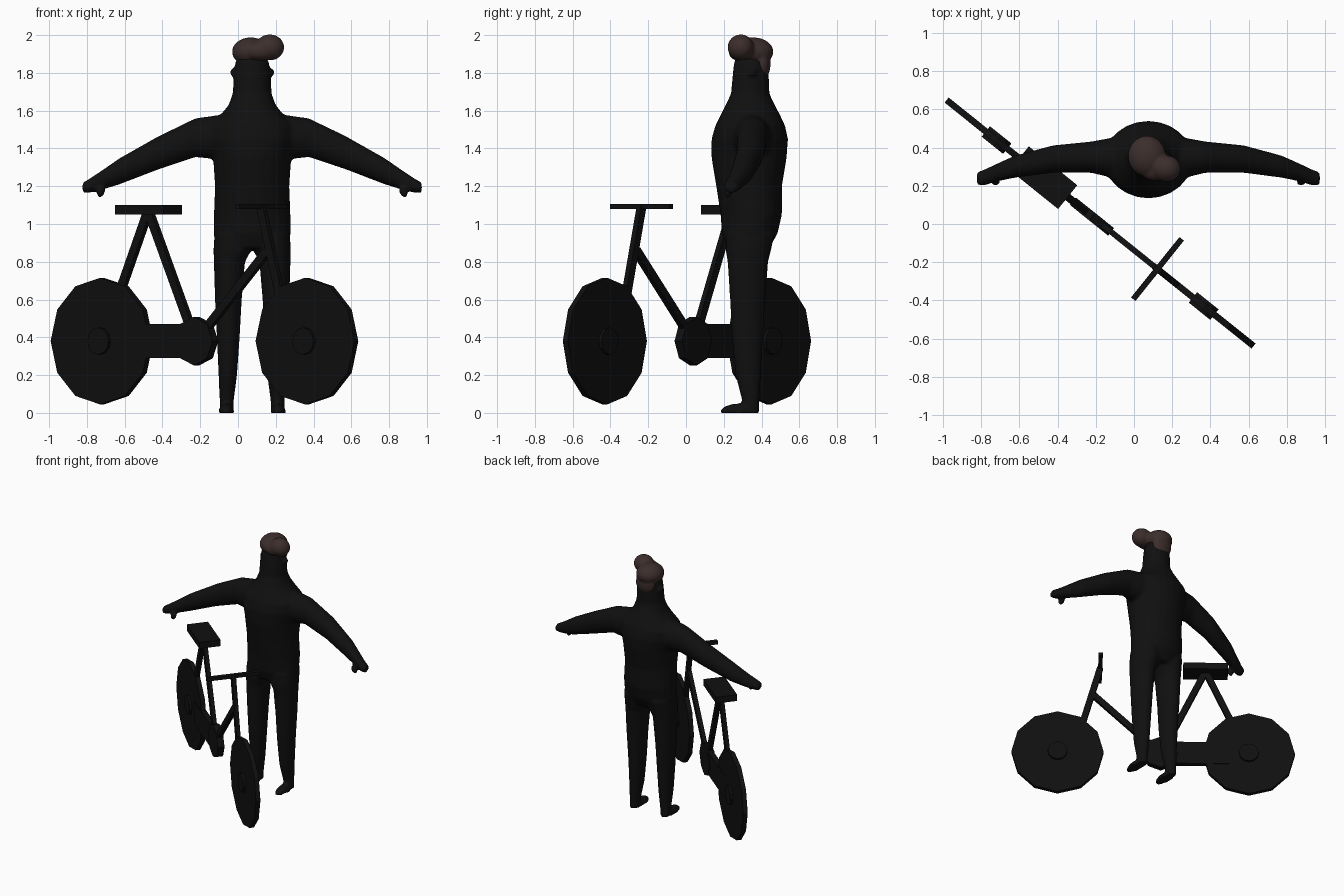
import bpy, bmesh, math
from mathutils import Matrix, Vector

if "Cube" in bpy.data.objects:
    bpy.data.objects.remove(bpy.data.objects["Cube"])


def material(name, rgb):
    m = bpy.data.materials.new(name)
    m.diffuse_color = (*rgb, 1)
    m.use_nodes = True
    m.node_tree.nodes["Principled BSDF"].inputs["Base Color"].default_value = m.diffuse_color
    return m


SUIT = material("black suit", (0.005, 0.005, 0.005))
BIKE = material("black metal", (0.005, 0.005, 0.005))
HAIR = material("dark brown hair", (0.045, 0.027, 0.025))


def finish(name, bm, mat, matrix=None):
    bmesh.ops.recalc_face_normals(bm, faces=bm.faces)
    me = bpy.data.meshes.new(name)
    bm.to_mesh(me)
    bm.free()
    ob = bpy.data.objects.new(name, me)
    bpy.context.collection.objects.link(ob)
    me.materials.append(mat)
    if matrix:
        ob.matrix_world = matrix
    return ob


def blend(ob, voxel, rounds):
    """Fuse overlapping volumes into one smooth skin."""
    r = ob.modifiers.new("fuse", 'REMESH')
    r.mode = 'VOXEL'
    r.voxel_size = voxel
    r.use_smooth_shade = True
    s = ob.modifiers.new("soften", 'SMOOTH')
    s.factor = 0.5
    s.iterations = rounds


def loft(bm, rings, n=24):
    """Each ring is centre, first radius vector, second radius vector."""
    loops = []
    for c, a, b in rings:
        loops.append([bm.verts.new(Vector(c) + Vector(a) * math.cos(t) + Vector(b) * math.sin(t))
                      for t in (2 * math.pi * i / n for i in range(n))])
    for lo, hi in zip(loops, loops[1:]):
        for i in range(n):
            j = (i + 1) % n
            bm.faces.new((lo[i], lo[j], hi[j], hi[i]))
    bm.faces.new(loops[0])
    bm.faces.new(loops[-1])


def ball(bm, c, r, rot=None, floor=None):
    m = Matrix.Translation(c) @ (rot or Matrix()) @ Matrix.Diagonal((*r, 1))
    vs = bmesh.ops.create_uvsphere(bm, u_segments=24, v_segments=14, radius=1, matrix=m)['verts']
    if floor is not None:
        for v in vs:
            v.co.z = max(v.co.z, floor)


# ---------- person ----------
CX = 0.075
bm = bmesh.new()

# torso, neck and head: z, half width, front y, back y
torso = [(0.87, .185, .22, .44), (.95, .205, .19, .485), (1.05, .203, .183, .508), (1.2, .197, .16, .508),
         (1.35, .207, .135, .533), (1.45, .232, .135, .54), (1.52, .232, .155, .525), (1.58, .165, .185, .497),
         (1.63, .125, .21, .47), (1.69, .103, .238, .442), (1.8, .097, .248, .438),
         (1.86, .088, .255, .43), (1.92, .05, .29, .40)]
loft(bm, [((CX, (f + b) / 2, z), (w, 0, 0), (0, (b - f) / 2, 0)) for z, w, f, b in torso])

# legs: z, inner offset, outer offset, front y, back y
legs = [(0, .098, .172, .3, .387), (.06, .098, .172, .298, .387), (.2, .08, .178, .262, .397),
        (.4, .066, .187, .243, .407), (.6, .055, .197, .233, .42), (.8, .038, .203, .22, .435),
        (.86, .006, .205, .21, .45), (.95, .0, .2, .21, .47)]
# arms: offset from centre, z, half height, y, half depth
arms = [(.12, 1.46, .125, .345, .12), (.3, 1.457, .103, .35, .082), (.5, 1.375, .088, .34, .072),
        (.7, 1.28, .07, .3, .058), (.8, 1.23, .051, .267, .046), (.86, 1.203, .038, .243, .042),
        (.898, 1.192, .027, .238, .034)]
for s in (-1, 1):
    loft(bm, [((CX + s * (i + o) / 2, (f + b) / 2, z), ((o - i) / 2, 0, 0), (0, (b - f) / 2, 0))
              for z, i, o, f, b in legs])
    loft(bm, [((CX + s * u, y, z), (0, d, 0), (0, 0, h)) for u, z, h, y, d in arms])
    # foot and thumb
    ball(bm, (CX + s * .137, .28, 0), (.042, .103, .05), floor=0)
    ball(bm, (CX + s * .8, .222, 1.172), (.022, .022, .034), Matrix.Rotation(s * -.4, 4, 'Y'))
    # ear
    ball(bm, (CX + s * .098, .35, 1.802), (.021, .025, .022))
blend(finish("body", bm, SUIT), 0.011, 4)

# swept hair with a quiff and a tapered nape
bm = bmesh.new()
ball(bm, (.068, .355, 1.912), (.1, .108, .076))
ball(bm, (.168, .29, 1.935), (.077, .07, .069))
ball(bm, (.12, .275, 1.915), (.085, .05, .05))
ball(bm, (.075, .405, 1.85), (.08, .043, .085))
blend(finish("hair", bm, HAIR), 0.009, 4)

# ---------- bicycle, local x runs from rear wheel to front wheel ----------
FRAME = Matrix.Translation((-.1775, .005, 0)) @ Matrix.Rotation(math.atan2(-.625, .78), 4, 'Z')


def disc(name, x, z, r, thick, sides):
    bm = bmesh.new()
    m = Matrix.Translation((x, 0, z)) @ Matrix.Rotation(math.pi / 2, 4, 'X')
    bmesh.ops.create_cone(bm, cap_ends=True, segments=sides, radius1=r, radius2=r, depth=thick, matrix=m)
    return finish(name, bm, BIKE, FRAME)


def box(name, c, size, tilt=0):
    bm = bmesh.new()
    m = Matrix.Translation(c) @ Matrix.Rotation(tilt, 4, 'Y') @ Matrix.Diagonal((*size, 1))
    bmesh.ops.create_cube(bm, size=1, matrix=m)
    return finish(name, bm, BIKE, FRAME)


def tube(name, a, b, w=.045, depth=.03):
    dx, dz = b[0] - a[0], b[1] - a[1]
    box(name, ((a[0] + b[0]) / 2, 0, (a[1] + b[1]) / 2), (w, depth, math.hypot(dx, dz)), math.atan2(dx, dz))


for name, x in (("rear", -.695), ("front", .695)):
    disc(name + "_wheel", x, .38, .335, .034, 12)
    disc(name + "_hub", x, .38, .072, .07, 12)

disc("crank_case", -.054, .38, .128, .05, 8)
box("chain_case", (-.3, 0, .38), (.5, .04, .18))
box("saddle", (-.38, 0, 1.075), (.325, .16, .05))
tube("seat_stay", (-.68, .4), (-.385, 1.06))
tube("seat_tube", (-.06, .38), (-.375, 1.06))
tube("down_tube", (-.054, .38), (.43, .86))
tube("fork", (.575, .4), (.385, 1.09))
box("handlebar", (.385, 0, 1.092), (.03, .405, .026))
